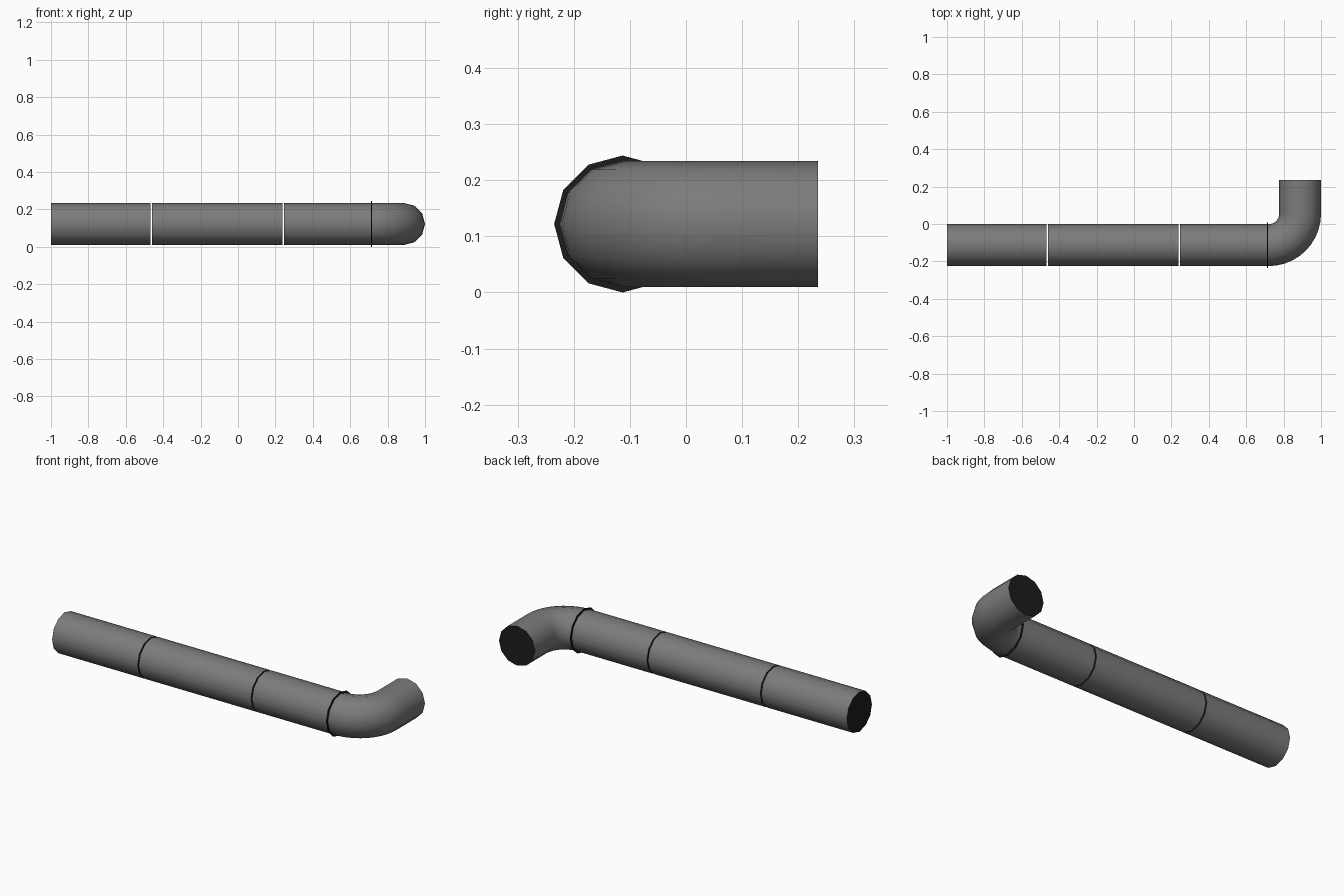
import bpy, bmesh, math
from mathutils import Vector

if "Cube" in bpy.data.objects:
    bpy.data.objects.remove(bpy.data.objects["Cube"])

SIDES, R = 12, 0.112          # pipe cross-section
CY, CZ = -0.113, 0.122        # axis of the straight run
BEND = 0.168                  # elbow centreline radius
BX, BY = 0.72, CY + BEND      # elbow centre

dark = bpy.data.materials.new("dark_end")
dark.diffuse_color = (0.012, 0.012, 0.012, 1)
dark.use_nodes = True
dark.node_tree.nodes["Principled BSDF"].inputs["Base Color"].default_value = dark.diffuse_color
grey = bpy.data.materials.new("pipe_grey")
grey.diffuse_color = (0.2, 0.2, 0.2, 1)
grey.use_nodes = True
grey.node_tree.nodes["Principled BSDF"].inputs["Base Color"].default_value = grey.diffuse_color


def tube(name, stations, radius, side_mat=0):
    """Capped tube; stations are (centre, heading angle in the xy plane)."""
    bm = bmesh.new()
    rings = []
    for (x, y), a in stations:
        side = Vector((math.sin(a), -math.cos(a), 0))
        ring = []
        for i in range(SIDES):
            t = 2 * math.pi * i / SIDES
            ring.append(bm.verts.new(Vector((x, y, CZ)) + side * radius * math.cos(t)
                                     + Vector((0, 0, radius * math.sin(t)))))
        rings.append(ring)
    for r0, r1 in zip(rings, rings[1:]):
        for i in range(SIDES):
            j = (i + 1) % SIDES
            f = bm.faces.new((r0[i], r0[j], r1[j], r1[i]))
            f.material_index = side_mat
    for ring in (rings[0], rings[-1]):
        bm.faces.new(ring).material_index = 1
    bmesh.ops.recalc_face_normals(bm, faces=bm.faces)
    me = bpy.data.meshes.new(name)
    bm.to_mesh(me)
    bm.free()
    me.materials.append(grey)
    me.materials.append(dark)
    ob = bpy.data.objects.new(name, me)
    bpy.context.collection.objects.link(ob)
    bpy.ops.object.select_all(action='DESELECT')
    ob.select_set(True)
    bpy.context.view_layer.objects.active = ob
    bpy.ops.object.shade_smooth_by_angle(angle=math.radians(40))
    return ob


# Straight sections separated by narrow joints
for n, (x0, x1) in enumerate([(-1.0, -0.468), (-0.461, 0.238), (0.245, 0.712)], 1):
    tube(f"pipe_section_{n}", [((x0, CY), 0), ((x1, CY), 0)], R)

# Thin dark flange before the elbow
tube("flange", [((0.712, CY), 0), ((0.717, CY), 0)], 0.122, side_mat=1)

# Elbow: quarter bend turning to +y, then a short straight outlet
path = [((0.716, CY), 0)]
STEPS = 10
for k in range(STEPS + 1):
    a = math.pi / 2 * k / STEPS
    path.append(((BX + BEND * math.sin(a), BY - BEND * math.cos(a)), a))
path.append(((BX + BEND, 0.235), math.pi / 2))
tube("elbow", path, R)
